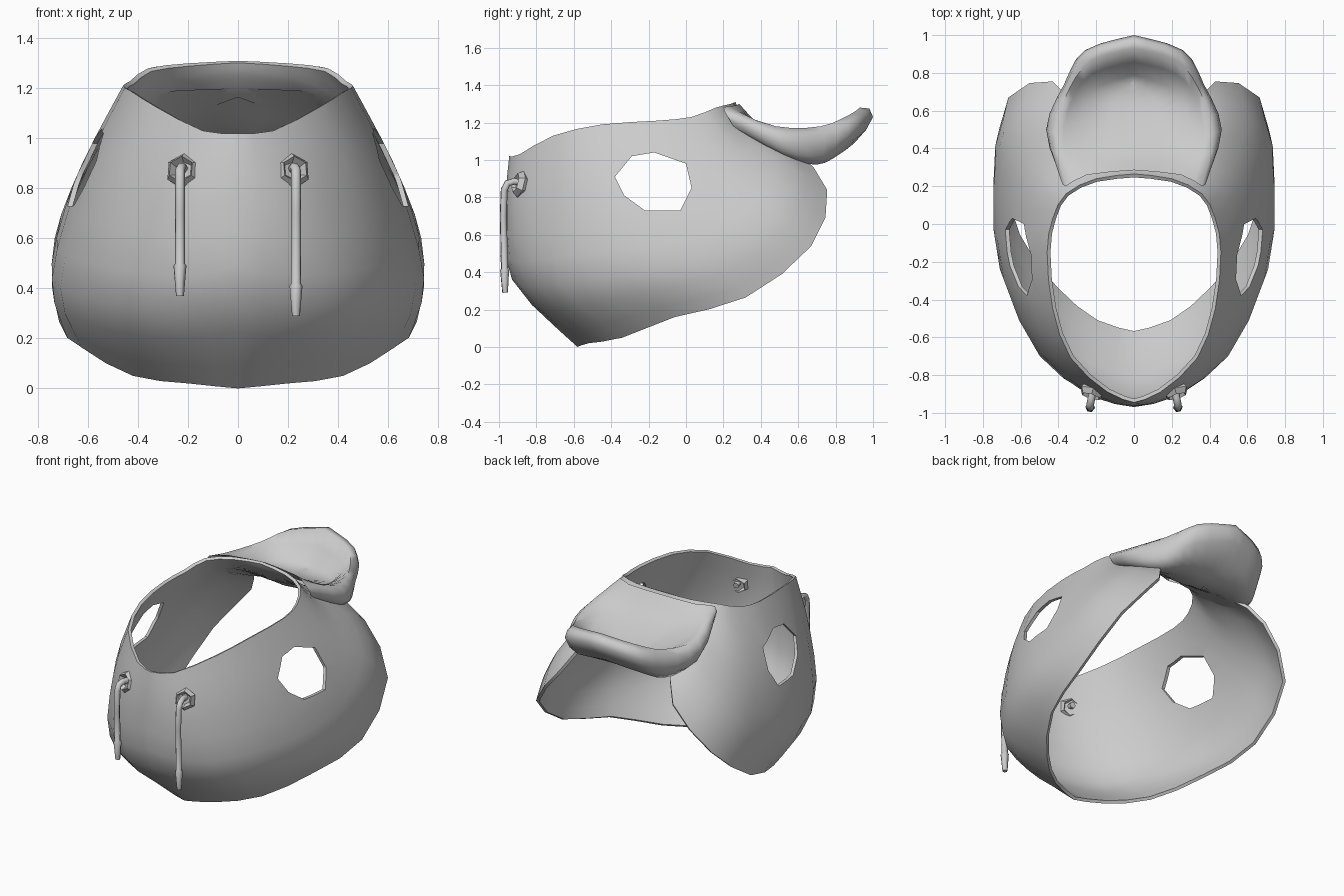
import bpy, bmesh
from mathutils import Vector

if "Cube" in bpy.data.objects:
    bpy.data.objects.remove(bpy.data.objects["Cube"])


def spline(pts, n):
    """Smooth curve through pts with n steps per segment."""
    p = [Vector(q) for q in pts]
    p = [p[0]] + p + [p[-1]]
    out = []
    for i in range(1, len(p) - 2):
        a, b, c, d = p[i - 1:i + 3]
        for k in range(n):
            t = k / n
            out.append(0.5 * (2 * b + (c - a) * t + (2 * a - 5 * b + 4 * c - d) * t ** 2
                              + (3 * b - a - 3 * c + d) * t ** 3))
    return out + [p[-2]]


def mirrored_loft(name, rows, n_around, n_down):
    """Loft through right-half curves, mirrored to the left and welded."""
    rows = [spline(r, n_around) for r in rows]
    cols = [spline(c, n_down) for c in zip(*rows)]
    bm = bmesh.new()
    for s in (1, -1):
        grid = [[bm.verts.new((s * v.x, v.y, v.z)) for v in c] for c in cols]
        for a, b in zip(grid, grid[1:]):
            for i in range(len(a) - 1):
                f = [a[i], a[i + 1], b[i + 1], b[i]]
                bm.faces.new(f if s > 0 else f[::-1])
    bmesh.ops.remove_doubles(bm, verts=bm.verts, dist=0.0005)
    return mesh_object(name, bm)


def mesh_object(name, bm):
    me = bpy.data.meshes.new(name)
    bm.to_mesh(me)
    bm.free()
    ob = bpy.data.objects.new(name, me)
    bpy.context.collection.objects.link(ob)
    return ob


def activate(ob):
    bpy.ops.object.select_all(action='DESELECT')
    ob.select_set(True)
    bpy.context.view_layer.objects.active = ob


def smooth(ob, angle=0.7):
    activate(ob)
    bpy.ops.object.shade_smooth_by_angle(angle=angle)


# Garment body: neck rim, two middle rings, lower rim (front to back)
neck = [(0, -.945, 1.02), (.14, -.89, 1.03), (.335, -.71, 1.13), (.43, -.45, 1.19), (.46, -.15, 1.21),
        (.43, .03, 1.23), (.36, .16, 1.28), (.2, .24, 1.3), (0, .265, 1.31)]
upper = [(0, -.965, .75), (.22, -.915, .72), (.46, -.69, .78), (.6, -.38, .82), (.645, 0, .85),
         (.57, .22, .98), (.43, .28, 1.12), (.24, .29, 1.23), (0, .28, 1.27)]
lower = [(0, -.93, .36), (.24, -.85, .32), (.5, -.67, .34), (.71, -.24, .4), (.745, .17, .5),
         (.69, .48, .72), (.48, .57, .96), (.27, .42, 1.14), (0, .31, 1.22)]
hem = [(0, -.58, 0), (.2, -.52, .02), (.42, -.34, .05), (.62, -.06, .16), (.715, .32, .265),
       (.665, .67, .54), (.43, .755, .84), (.28, .57, 1.06), (0, .34, 1.18)]
body = mirrored_loft("garment_body", [neck, upper, lower, hem], 2, 3)
sol = body.modifiers.new("thickness", 'SOLIDIFY')
sol.thickness, sol.offset = 0.02, -1

# Arm holes cut straight through both sides
outline = [(-.38, .91), (-.29, 1.02), (-.17, 1.04), (0, .98), (.03, .85), (-.03, .73), (-.22, .73), (-.33, .81)]
bm = bmesh.new()
ends = [[bm.verts.new((x, y, z)) for y, z in outline] for x in (-1, 1)]
for e in ends:
    bm.faces.new(e)
for i in range(8):
    j = (i + 1) % 8
    bm.faces.new([ends[0][i], ends[0][j], ends[1][j], ends[1][i]])
bmesh.ops.recalc_face_normals(bm, faces=bm.faces)
cutter = mesh_object("arm_hole_cutter", bm)
cutter.hide_render = True
cut = body.modifiers.new("arm_holes", 'BOOLEAN')
cut.operation, cut.solver, cut.object = 'DIFFERENCE', 'EXACT', cutter
activate(body)
for m in ("thickness", "arm_holes"):
    bpy.ops.object.modifier_apply(modifier=m)
bpy.data.objects.remove(cutter)
smooth(body)

# Folded hood: dish, rolled rim and underside (each from neck to back tip)
hood = mirrored_loft("hood", [
    [(0, .285, 1.30), (0, .38, 1.2), (0, .5, 1.13), (0, .65, 1.08), (0, .75, 1.08)],
    [(.25, .26, 1.29), (.3, .4, 1.18), (.28, .6, 1.11), (.2, .72, 1.09), (0, .79, 1.1)],
    [(.36, .2, 1.28), (.42, .48, 1.18), (.34, .72, 1.18), (.22, .87, 1.24), (0, .93, 1.28)],
    [(.38, .23, 1.22), (.465, .5, 1.10), (.37, .74, 1.09), (.26, .92, 1.17), (0, 1.0, 1.23)],
    [(.36, .27, 1.16), (.40, .52, 1.02), (.33, .7, .975), (.21, .82, 1.03), (0, .9, 1.09)],
    [(.26, .29, 1.19), (.25, .45, 1.1), (.18, .56, 1.04), (.1, .68, 1.0), (0, .74, 1.005)],
    [(0, .31, 1.2), (0, .4, 1.13), (0, .48, 1.07), (0, .56, 1.03), (0, .62, 1.01)]], 3, 2)
smooth(hood, 1.2)

# Hexagonal eyelets and drawstrings with tapered tips
for side, name, end in ((-1, "left", .37), (1, "right", .29)):
    direction = Vector((side * .28, -.92, .25))
    centre = Vector((side * .22, -.885, .87))
    bpy.ops.mesh.primitive_torus_add(major_segments=6, minor_segments=4, major_radius=.053,
                                     minor_radius=.019, location=centre)
    eyelet = bpy.context.object
    eyelet.name = name + "_eyelet"
    eyelet.rotation_euler = direction.to_track_quat('Z', 'X').to_euler()
    eyelet.scale.z = 1.6

    cu = bpy.data.curves.new(name + "_drawstring", 'CURVE')
    cu.dimensions, cu.bevel_depth, cu.bevel_resolution = '3D', 1.0, 1
    cu.use_fill_caps = True
    x = side * .232
    path = [(side * .21, -.84, .87, .02), (side * .225, -.92, .885, .02), (x, -.955, .875, .02),
            (x, -.972, .84, .02), (x, -.977, .7, .02), (x, -.97, end + .13, .02),
            (x, -.97, end + .12, .026), (x, -.967, end, .016)]
    sp = cu.splines.new('POLY')
    sp.points.add(len(path) - 1)
    for p, (px, py, pz, r) in zip(sp.points, path):
        p.co, p.radius = (px, py, pz, 1), r
    bpy.context.collection.objects.link(bpy.data.objects.new(name + "_drawstring", cu))
